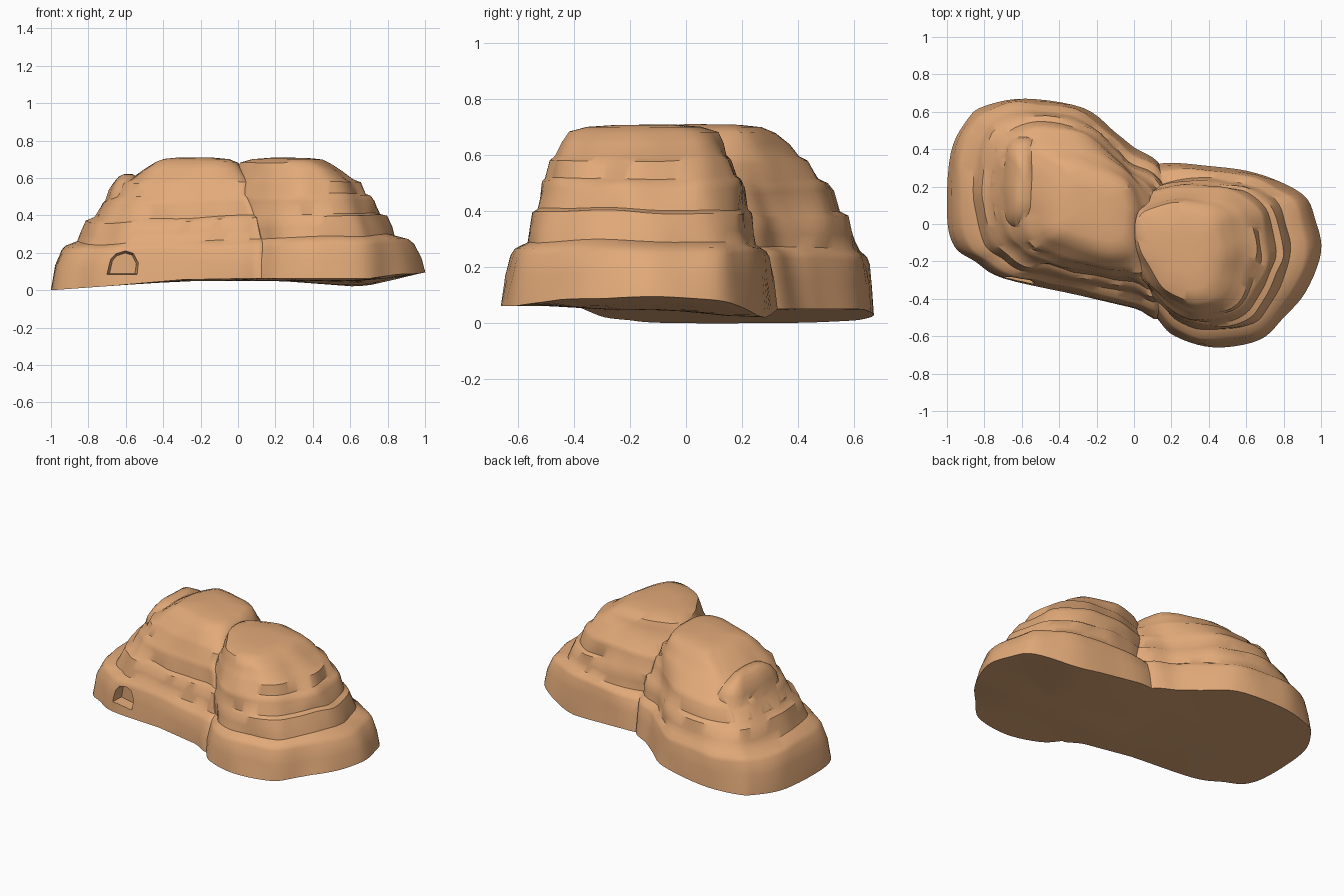
import bpy, bmesh, math
from mathutils import Vector, noise

if "Cube" in bpy.data.objects:
    bpy.data.objects.remove(bpy.data.objects["Cube"])

mat = bpy.data.materials.new("sandstone")
mat.diffuse_color = (0.76, 0.40, 0.19, 1)
mat.use_nodes = True
mat.node_tree.nodes["Principled BSDF"].inputs["Base Color"].default_value = mat.diffuse_color


def spline(pts, per=5):
    """Closed smooth curve through 2D points."""
    out, n = [], len(pts)
    v = [Vector(p) for p in pts]
    for i in range(n):
        a, b, c, d = v[i - 1], v[i], v[(i + 1) % n], v[(i + 2) % n]
        for k in range(per):
            t = k / per
            out.append(0.5 * (2 * b + (c - a) * t + (2 * a - 5 * b + 4 * c - d) * t * t
                              + (3 * b - a - 3 * c + d) * t ** 3))
    return out


def clamp(v):
    return max(0.0, min(1.0, v))


def floor_z(x, y):
    """Uneven underside: low at the west end and back right, high at the east tip."""
    f = 0.05 * clamp((x + 1) / 0.7) + 0.045 * clamp((x - 0.7) / 0.3)
    f += 0.012 * clamp((-0.3 - y) / 0.15)
    return f - 0.03 * clamp((y + 0.1) / 0.3) * clamp(1 - abs(x - 0.62) / 0.4)


def loft(name, rings):
    """Closed solid through a list of equally long rings."""
    bm = bmesh.new()
    rows = [[bm.verts.new(p) for p in r] for r in rings]
    n = len(rows[0])
    for lo, hi in zip(rows, rows[1:]):
        for i in range(n):
            j = (i + 1) % n
            bm.faces.new((lo[i], lo[j], hi[j], hi[i]))
    for row in (rows[0], rows[-1]):
        c = bm.verts.new(sum((v.co for v in row), Vector()) / n)
        for i in range(n):
            bm.faces.new((row[i], row[(i + 1) % n], c))
    bmesh.ops.recalc_face_normals(bm, faces=bm.faces)
    me = bpy.data.meshes.new(name)
    bm.to_mesh(me)
    bm.free()
    me.materials.append(mat)
    ob = bpy.data.objects.new(name, me)
    bpy.context.collection.objects.link(ob)
    return ob


# eroded strata: height and how far the wall has moved from ledge to summit outline
STRATA = [(.272, 0), (.32, .06), (.382, .13), (.397, .24), (.47, .32), (.50, .38), (.512, .46),
          (.575, .55), (.594, .67), (.64, .82), (.68, 1)]


def mesa(name, base, mid, top):
    b, m, t = spline(base), spline(mid), spline(top)
    n = len(b)
    cb = sum(b, Vector((0, 0))) / n
    rings = []
    for f in (.35, .7, 1):
        ring = [cb.lerp(p, f) for p in b]
        rings.append([(p.x, p.y, floor_z(p.x, p.y)) for p in ring])

    def add(ring_pts, z, tilt, rough):
        ring = []
        for p in ring_pts:
            q = Vector((p.x * 6, p.y * 6, z * 7))
            d = noise.noise_vector(q) * rough
            ring.append((p.x + d.x, p.y + d.y,
                         z + tilt * p.x + noise.noise(q * 0.5) * rough * 0.8))
        rings.append(ring)

    for z, f in ((.15, .15), (.228, .36), (.252, .52)):
        add([b[i].lerp(m[i], f) for i in range(n)], z, .025, .016)
    for z, f in STRATA:
        add([m[i].lerp(t[i], f) for i in range(n)], z, .025 * (1 - f), .022)
    c = sum(t, Vector((0, 0))) / n
    for z, f in ((.70, .78), (.708, .4)):
        add([c.lerp(p, f) for p in t], z, 0, .006)
    return loft(name, rings)


# east mesa
rock = mesa(
    "rock_formation",
    [(1, -.15), (.97, .02), (.9, .16), (.66, .27), (.4, .31), (.12, .32), (-.05, .2), (-.1, 0),
     (-.05, -.28), (.12, -.5), (.22, -.6), (.43, -.66), (.67, -.62), (.8, -.5), (.92, -.36)],
    [(.83, -.17), (.82, -.02), (.76, .13), (.6, .22), (.4, .25), (.18, .23), (-.02, .14), (-.1, 0),
     (-.02, -.25), (.13, -.43), (.25, -.53), (.45, -.57), (.63, -.53), (.72, -.44), (.79, -.31)],
    [(.5, -.15), (.49, -.05), (.45, .03), (.36, .08), (.25, .1), (.14, .1), (.05, .06), (.02, -.05),
     (.05, -.18), (.12, -.3), (.19, -.37), (.3, -.41), (.4, -.39), (.46, -.32), (.49, -.23)])

# west mesa
west = mesa(
    "west_mesa",
    [(.2, 0), (.15, .3), (0, .41), (-.1, .49), (-.27, .62), (-.58, .67), (-.8, .63), (-.89, .56),
     (-.98, .38), (-1, .05), (-.96, -.12), (-.85, -.2), (-.7, -.29), (-.3, -.38), (0, -.45), (.15, -.48)],
    [(.2, 0), (.16, .21), (0, .32), (-.1, .41), (-.27, .56), (-.56, .615), (-.74, .58), (-.82, .5),
     (-.86, .35), (-.85, .08), (-.8, -.09), (-.71, -.18), (-.6, -.24), (-.28, -.32), (0, -.37), (.13, -.4)],
    [(.01, .04), (0, .13), (-.03, .2), (-.1, .25), (-.18, .29), (-.28, .31), (-.37, .31), (-.41, .26),
     (-.43, .2), (-.44, .1), (-.44, .03), (-.43, -.02), (-.38, -.07), (-.24, -.12), (-.08, -.15), (-.01, -.08)])


def stack(name, cx, cy, levels):
    """Small rough stack of squarish rings: (z, half x, half y)."""
    rings = []
    for z, rx, ry in levels:
        ring = []
        for k in range(24):
            a = math.tau * k / 24
            c, s = math.cos(a), math.sin(a)
            x = cx + rx * math.copysign(abs(c) ** .7, c)
            y = cy + ry * math.copysign(abs(s) ** .7, s)
            d = noise.noise_vector(Vector((x * 8, y * 8, z * 6))) * .015
            ring.append((x + d.x, y + d.y, z + d.z * .6))
        rings.append(ring)
    return loft(name, rings)


# side shoulder with a shallow valley between it and the summit
spur = stack("west_spur", -.59, .22, [(.15, .19, .33), (.40, .165, .29), (.43, .125, .26),
                                      (.53, .1, .235), (.575, .075, .2), (.605, .05, .15), (.622, .025, .09)])

# cave mouth cutter: arch profile pushed into the front wall
arch = [(-.71, .08), (-.69, .17), (-.66, .205), (-.6, .225), (-.55, .21), (-.52, .15), (-.53, .08)]
cave = loft("cave_cutter", [
    [(x, y - .26 * (x + .615), .12 + (z - .12) * s) for x, z in arch for x in [-.615 + (x + .615) * s]]
    for y, s in ((-.38, 1.05), (-.235, .75))])

# merge everything into one skin
bpy.context.view_layer.objects.active = rock
for other, op in ((west, 'UNION'), (spur, 'UNION'), (cave, 'DIFFERENCE')):
    mod = rock.modifiers.new(other.name, 'BOOLEAN')
    mod.object, mod.operation, mod.solver = other, op, 'EXACT'
    bpy.ops.object.modifier_apply(modifier=mod.name)
    bpy.data.objects.remove(other)

# smooth weathered faces, crisp strata edges
rock.select_set(True)
bpy.ops.object.shade_smooth_by_angle(angle=math.radians(42))
